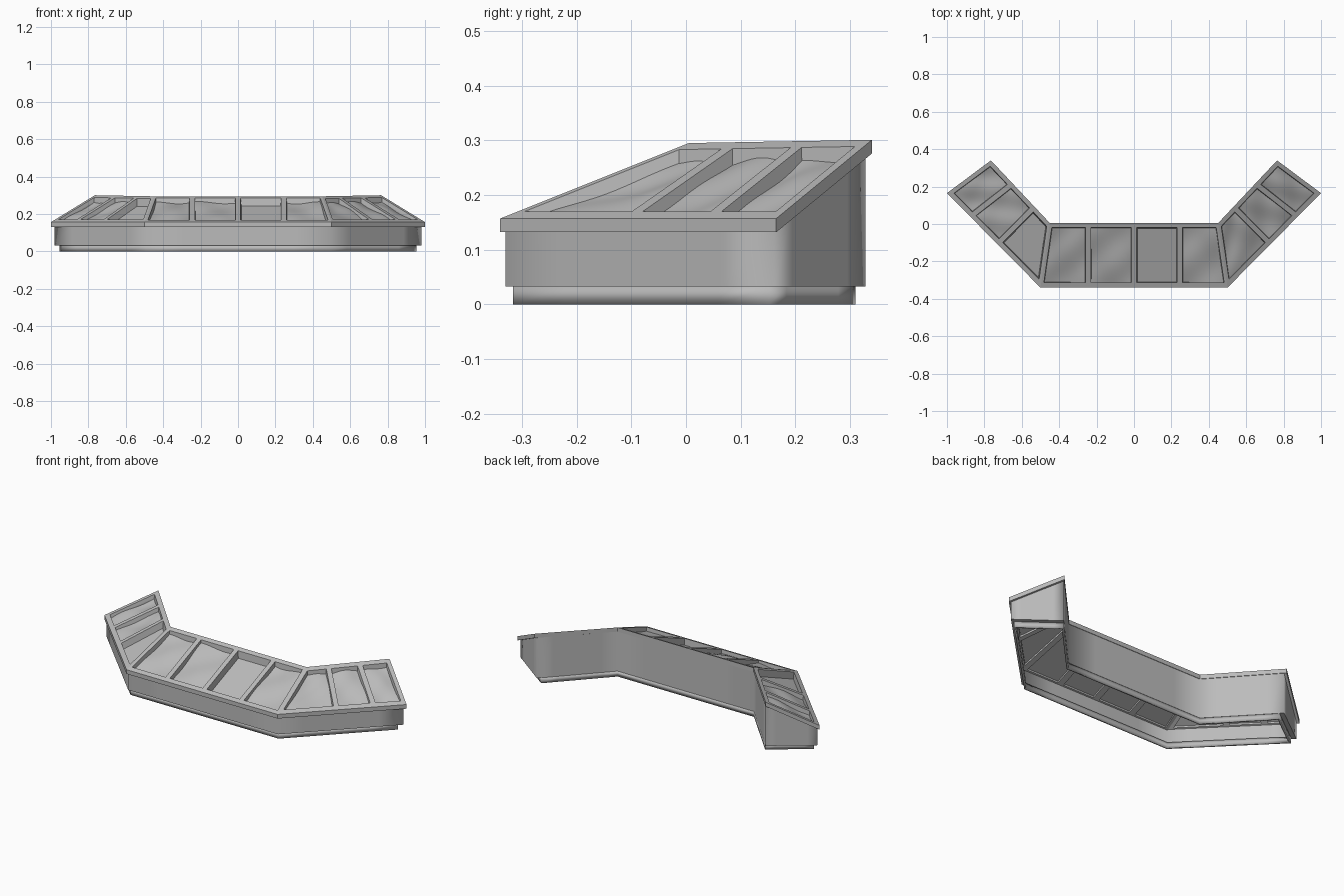
import bpy
import bmesh
import math
from mathutils import Vector
from mathutils.geometry import intersect_line_line_2d, interpolate_bezier

if "Cube" in bpy.data.objects:
    bpy.data.objects.remove(bpy.data.objects["Cube"])

grey = bpy.data.materials.new("plain grey")
grey.use_nodes = True
grey.diffuse_color = (0.5, 0.5, 0.5, 1)
grey.node_tree.nodes["Principled BSDF"].inputs["Base Color"].default_value = (0.5, 0.5, 0.5, 1)

# Plan of the counter: front edge, then back edge, counterclockwise
FRONT = [Vector(p) for p in ((-1, 0.165), (-0.5, -0.34), (0.5, -0.34), (1, 0.165))]
BACK = [Vector(p) for p in ((-0.765, 0.34), (-0.45, 0.005), (0.45, 0.005), (0.765, 0.34))]
OUTLINE = FRONT + BACK[::-1]
FRONT_Z, BACK_Z = 0.157, 0.295
LIP = 0.025


def inward(a, b):
    d = (b - a).normalized()
    return Vector((-d.y, d.x))


def height(p):
    """Top of the sloping display, rising from each front edge to its back edge."""
    rises = []
    for i in range(3):
        n = inward(FRONT[i], FRONT[i + 1])
        width = (BACK[1 if i < 2 else 2] - FRONT[i]).dot(n)
        rises.append((p - FRONT[i]).dot(n) / width)
    return FRONT_Z + (BACK_Z - FRONT_Z) * min(rises)


def inset(poly, dists):
    """Move every edge of a plan polygon inward by its own distance."""
    lines = []
    for i, d in enumerate(dists):
        a, b = poly[i], poly[(i + 1) % len(poly)]
        n = inward(a, b) * d
        lines.append((a + n, b - a))
    out = []
    for i in range(len(poly)):
        (p, u), (q, v) = lines[i - 1], lines[i]
        t = (q - p).cross(v) / u.cross(v)
        out.append(p + u * t)
    return out


def refine(poly, f=0.2):
    """Add points near the corners so that smooth shading stays local."""
    out = []
    for i, a in enumerate(poly):
        b = poly[(i + 1) % len(poly)]
        out += [a, a.lerp(b, f), a.lerp(b, 1 - f)]
    return out


def drop(poly, depth):
    return [(p.x, p.y, height(p) - depth) for p in poly]


def level(poly, z):
    return [(p.x, p.y, z) for p in poly]


def ring(bm, a, b):
    va, vb = [bm.verts.new(p) for p in a], [bm.verts.new(p) for p in b]
    for i in range(len(a)):
        j = (i + 1) % len(a)
        bm.faces.new((va[i], va[j], vb[j], vb[i]))


def finish(bm, name, angle=None):
    bmesh.ops.remove_doubles(bm, verts=bm.verts, dist=1e-5)
    me = bpy.data.meshes.new(name)
    bm.to_mesh(me)
    bm.free()
    me.materials.append(grey)
    ob = bpy.data.objects.new(name, me)
    bpy.context.collection.objects.link(ob)
    if angle:
        bpy.ops.object.select_all(action="DESELECT")
        ob.select_set(True)
        bpy.context.view_layer.objects.active = ob
        bpy.ops.object.shade_smooth_by_angle(angle=math.radians(angle))
    return ob


def thicken(ob, rim):
    mod = ob.modifiers.new("wall thickness", "SOLIDIFY")
    mod.thickness, mod.offset, mod.use_rim = 0.012, -1, rim


def outline(front, end, back):
    return refine(inset(OUTLINE, [front] * 3 + [end] + [back] * 3 + [end]))


# Hollow body walls and recessed plinth
body_plan = outline(0.01, 0.014, 0.002)
plinth_plan = outline(0.024, 0.038, 0.003)
bm = bmesh.new()
ring(bm, level(body_plan, 0.033), drop(body_plan, 0.02))
thicken(finish(bm, "body_walls", 120), False)
bm = bmesh.new()
ring(bm, level(plinth_plan, 0), level(plinth_plan, 0.033))
thicken(finish(bm, "plinth", 60), True)
bm = bmesh.new()
ring(bm, level(plinth_plan, 0.033), level(body_plan, 0.033))
finish(bm, "body_underside")

# Compartments: dividers as fractions along the front and back edges
right = [((0, -0.34), (0, 0.005)), ((0.245, -0.34), (0.245, 0.005)), (FRONT[2], BACK[2])]
right = [(Vector(f), Vector(b)) for f, b in right]
for s, t in ((0.46, 0.26), (0.75, 0.63), (1, 1)):
    right.append((FRONT[2].lerp(FRONT[3], s), BACK[2].lerp(BACK[3], t)))
flip = Vector((-1, 1))
dividers = [(f * flip, b * flip) for f, b in right[:0:-1]] + right

frame = bmesh.new()
last = len(dividers) - 2
for i in range(last + 1):
    (f0, b0), (f1, b1) = dividers[i], dividers[i + 1]
    cell = [f0, f1, b1, b0]
    ends = [0.023 if i == last else 0.014, 0.023 if i == 0 else 0.014]
    bars = [0.026, ends[0], 0.024, ends[1]]
    opening = inset(cell, bars)
    tapered = inset(cell, [d + 0.005 for d in bars])
    under = inset(cell, [0.023, 0.02 if i == last else 0, 0.016, 0.02 if i == 0 else 0])

    # Frame bars around this compartment
    ring(frame, drop(cell, 0), drop(opening, 0))
    ring(frame, drop(opening, 0), drop(tapered, 0.05))
    ring(frame, drop(tapered, 0.05), drop(under, 0.05))

    # Compartment floor
    bm = bmesh.new()
    bm.faces.new([bm.verts.new(p) for p in drop(tapered, 0.04)])
    finish(bm, f"tray_floor_{i + 1}")

    # Heaped, wavy filling in all but the corner compartments
    if i not in (2, 5):
        n = 14
        bm = bmesh.new()
        grid = []
        for r in range(n + 1):
            row = []
            for c in range(n + 1):
                u, v = c / n, r / n
                p = opening[0].lerp(opening[1], u).lerp(opening[3].lerp(opening[2], u), v)
                wave = math.sin(5 * u + 4 * v + i) + math.sin(7 * v - 4 * u + 2 * i)
                row.append(bm.verts.new((p.x, p.y, height(p) - 0.024 + 0.004 * wave)))
            grid.append(row)
        for r in range(n):
            for c in range(n):
                bm.faces.new((grid[r][c], grid[r][c + 1], grid[r + 1][c + 1], grid[r + 1][c]))
        finish(bm, f"filling_{i + 1}", 60)

# Overhanging lip around the frame
soffit = inset(OUTLINE, [0.02] * 3 + [0.025] + [0.012] * 3 + [0.025])
ring(frame, drop(OUTLINE, LIP), drop(OUTLINE, 0))
ring(frame, drop(soffit, LIP), drop(OUTLINE, LIP))
finish(frame, "display_frame")
